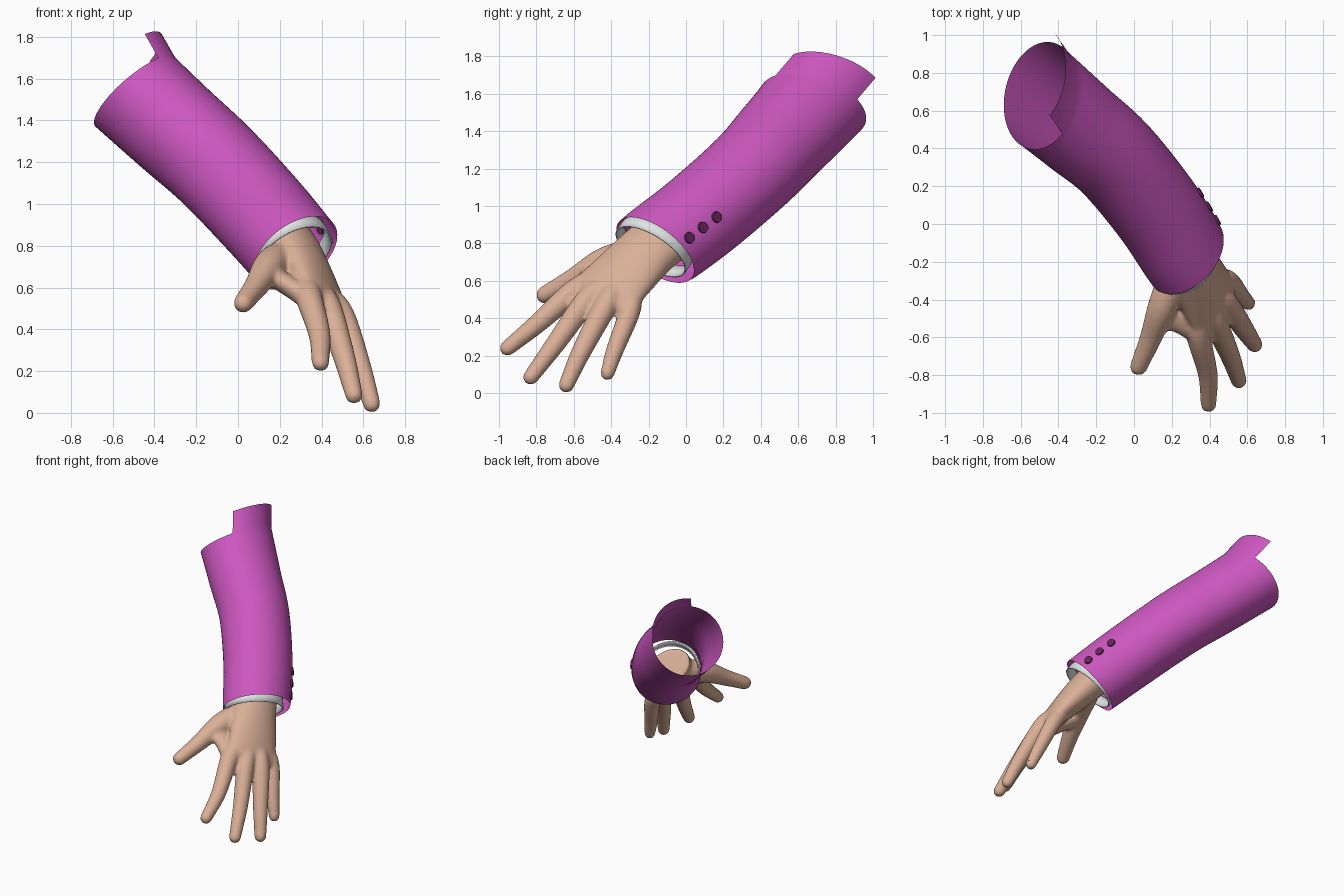
import bpy, bmesh, math
from mathutils import Vector as V

cube = bpy.data.objects.get("Cube")
if cube:
    bpy.data.objects.remove(cube)


def material(name, rgb):
    m = bpy.data.materials.new(name)
    m.use_nodes = True
    m.diffuse_color = (*rgb, 1)
    m.node_tree.nodes["Principled BSDF"].inputs["Base Color"].default_value = (*rgb, 1)
    return m


PINK = material("magenta cloth", (0.60, 0.095, 0.52))
PLUM = material("plum button", (0.13, 0.018, 0.10))
SKIN = material("skin", (0.70, 0.43, 0.31))
WHITE = material("white cuff", (0.75, 0.78, 0.77))


def finish(name, bm, mat):
    """Turn a bmesh into a smooth shaded object."""
    bmesh.ops.recalc_face_normals(bm, faces=bm.faces)
    mesh = bpy.data.meshes.new(name)
    bm.to_mesh(mesh)
    bm.free()
    mesh.materials.append(mat)
    ob = bpy.data.objects.new(name, mesh)
    bpy.context.collection.objects.link(ob)
    bpy.ops.object.select_all(action="DESELECT")
    ob.select_set(True)
    bpy.context.view_layer.objects.active = ob
    bpy.ops.object.shade_smooth_by_angle(angle=math.radians(40))
    return ob


def spline(keys, steps):
    """Catmull-Rom through (x, y, z, thickness, width) keys."""
    pts = [V(k) for k in keys]
    pts = [2 * pts[0] - pts[1]] + pts + [2 * pts[-1] - pts[-2]]
    out = []
    for a, b, c, d in zip(pts, pts[1:], pts[2:], pts[3:]):
        for i in range(steps):
            t = i / steps
            out.append(b + (c - a) * t / 2 + (2 * a - 5 * b + 4 * c - d) * t * t / 2
                       + (3 * b - a - 3 * c + d) * t ** 3 / 2)
    return out + [pts[-2]]


def tangents(points):
    last = len(points) - 1
    return [(points[min(i + 1, last)] - points[max(i - 1, 0)]).normalized()
            for i in range(last + 1)]


def across(vec, axis):
    """Unit part of vec square to axis."""
    return (vec - axis * vec.dot(axis)).normalized()


def ring(bm, centre, axis, ref, thick, wide, sides):
    u = across(ref, axis)
    v = axis.cross(u)
    angles = [2 * math.pi * i / sides for i in range(sides)]
    return [bm.verts.new(centre + u * thick * math.cos(a) + v * wide * math.sin(a))
            for a in angles]


def bridge(bm, r1, r2):
    n = len(r1)
    for i in range(n):
        j = (i + 1) % n
        bm.faces.new((r1[i], r1[j], r2[j], r2[i]))


# Sleeve: bent oval tube, with a longer flap on the shoulder side
REF = V((0.72, 0.165, 0.675)).normalized()
HEM_AXIS = V((-0.5, 0.54, 0.67)).normalized()
SIDES, STEPS = 64, 6
path = spline([(0.275, -0.165, 0.765, 0.23, 0.247), (0.12, 0.075, 0.945, 0.236, 0.25),
               (-0.10, 0.345, 1.18, 0.24, 0.255), (-0.30, 0.515, 1.36, 0.245, 0.267),
               (-0.505, 0.69, 1.548, 0.25, 0.28)], STEPS)
centres = [V(p[:3]) for p in path]
axes = tangents(centres)
axes[0] = HEM_AXIS
axes[1] = (axes[1] + HEM_AXIS).normalized()

bm = bmesh.new()
previous = None
for i, (p, c, ax) in enumerate(zip(path, centres, axes)):
    current = ring(bm, c, ax, REF, p[3], p[4], SIDES)
    ramp = max(0, (i - len(path) + 1 + STEPS) / STEPS) ** 2
    for vert in current:
        arm = vert.co - c
        vert.co += ax * ramp * (0.4 * arm.y - 0.14 * arm.dot(REF) - 0.02)
    if previous:
        bridge(bm, previous, current)
    previous = current

end, top = centres[-1], axes[-1]
flap = {}


def flap_vert(vert):
    if vert not in flap:
        flap[vert] = bm.verts.new(vert.co + V((-0.066, 0.098, 0.115)))
    return flap[vert]


for a, b in zip(previous, previous[1:] + previous[:1]):
    if across((a.co + b.co) / 2 - end, top).dot(REF) > 0.62:
        bm.faces.new((a, b, flap_vert(b), flap_vert(a)))
finish("sleeve", bm, PINK)

# Sleeve buttons: three thin discs facing away from the arm axis
for n, spot in enumerate([(0.44, 0.02, 0.83), (0.395, 0.09, 0.885), (0.35, 0.165, 0.94)]):
    spot = V(spot)
    i = min(range(len(centres)), key=lambda k: abs((spot - centres[k]).dot(axes[k])))
    out = across(spot - centres[i], axes[i])
    cos2 = out.dot(across(REF, axes[i])) ** 2
    radius = path[i][3] * cos2 + path[i][4] * (1 - cos2)
    bm = bmesh.new()
    bmesh.ops.create_cone(bm, cap_ends=True, segments=20, radius1=0.032,
                          radius2=0.028, depth=0.016)
    ob = finish("button_%d" % (n + 1), bm, PLUM)
    ob.location = spot + out * (radius + 0.001 - (spot - centres[i]).dot(out))
    ob.rotation_euler = out.to_track_quat("Z", "Y").to_euler()

# Shirt cuff: band tilted inside the sleeve, peeping out on the thumb side
CUFF_AXIS = V((-0.44, 0.50, 0.745)).normalized()
bm = bmesh.new()
bands = [ring(bm, V((0.268, -0.183, 0.765)) - CUFF_AXIS * s, CUFF_AXIS, REF,
              0.193, 0.213, 48) for s in (0.012, -0.025, -0.065)]
for r1, r2 in zip(bands, bands[1:]):
    bridge(bm, r1, r2)
cuff = finish("shirt_cuff", bm, WHITE)
solid = cuff.modifiers.new("thickness", "SOLIDIFY")
solid.thickness = 0.008
solid.offset = 0

# Hand: palm and finger lofts fused into one skin
BACK = V((0.756, -0.126, 0.62)).normalized()


def limb(bm, keys, sides=20):
    """Closed loft through (x, y, z, thickness, width) keys with a round end."""
    pts = spline(keys, 5)
    cs = [V(p[:3]) for p in pts]
    dirs = tangents(cs)
    rings = [ring(bm, c, d, BACK, p[3], p[4], sides) for p, c, d in zip(pts, cs, dirs)]
    for k in (0.3, 0.6, 0.85, 0.97):
        s = math.sqrt(1 - k * k)
        p = pts[-1]
        rings.append(ring(bm, cs[-1] + dirs[-1] * p[3] * k, dirs[-1], BACK,
                          p[3] * s, p[4] * s, sides))
    for r1, r2 in zip(rings, rings[1:]):
        bridge(bm, r1, r2)
    bm.faces.new(rings[0])
    bm.faces.new(rings[-1])
    return cs[-1], dirs[-1]


bm = bmesh.new()
limb(bm, [(0.23, -0.11, 0.835, 0.12, 0.165), (0.285, -0.21, 0.755, 0.115, 0.17),
          (0.36, -0.33, 0.635, 0.092, 0.185), (0.425, -0.44, 0.52, 0.065, 0.2)], 40)

fingers = {
    "index": [(0.34, -0.59, 0.55), (0.39, -0.79, 0.375), (0.395, -0.955, 0.24)],
    "middle": [(0.435, -0.53, 0.495), (0.51, -0.70, 0.26), (0.555, -0.83, 0.085)],
    "ring": [(0.495, -0.43, 0.465), (0.585, -0.56, 0.22), (0.64, -0.64, 0.043)],
    "little": [(0.495, -0.30, 0.44), (0.565, -0.38, 0.23), (0.605, -0.42, 0.105)],
}
tips = {}
palm = V((0.315, -0.29, 0.68))
for name, joints in fingers.items():
    size = 0.9 if name == "little" else 1
    root = palm.lerp(V(joints[0]), 0.55)
    chain = [tuple(root)] + joints
    keys = [(*p, r * size, r * size) for p, r in zip(chain, (0.064, 0.064, 0.053, 0.042))]
    tips[name] = (*limb(bm, keys), BACK)

# Thumb and the web of skin beside it
thumb = [(0.22, -0.26, 0.75, 0.085), (0.15, -0.44, 0.70, 0.078),
         (0.09, -0.60, 0.61, 0.059), (0.025, -0.755, 0.525, 0.047)]
tips["thumb"] = (*limb(bm, [(*k, k[3]) for k in thumb]), V((-0.1, -0.5, 0.85)))
limb(bm, [(0.14, -0.48, 0.67, 0.05, 0.075), (0.24, -0.505, 0.61, 0.05, 0.075),
          (0.34, -0.58, 0.54, 0.05, 0.06)])
hand = finish("hand", bm, SKIN)
fuse = hand.modifiers.new("fuse", "REMESH")
fuse.mode = "VOXEL"
fuse.voxel_size = 0.011
fuse.use_smooth_shade = True
soften = hand.modifiers.new("soften", "SMOOTH")
soften.factor = 0.5
soften.iterations = 8

# Fingernails: flattened domes on the finger ends
for name, (c, d, up) in tips.items():
    up = across(up, d)
    side = d.cross(up)
    big = 1.15 if name == "thumb" else 1
    bm = bmesh.new()
    bmesh.ops.create_uvsphere(bm, u_segments=16, v_segments=8, radius=1)
    for v in bm.verts:
        x, y, z = v.co
        v.co = (c + d * (0.026 * y - 0.008) * big + side * 0.022 * x * big
                + up * (0.006 * z + 0.032 - 0.005 * y) * big)
    finish(name + "_nail", bm, SKIN)
